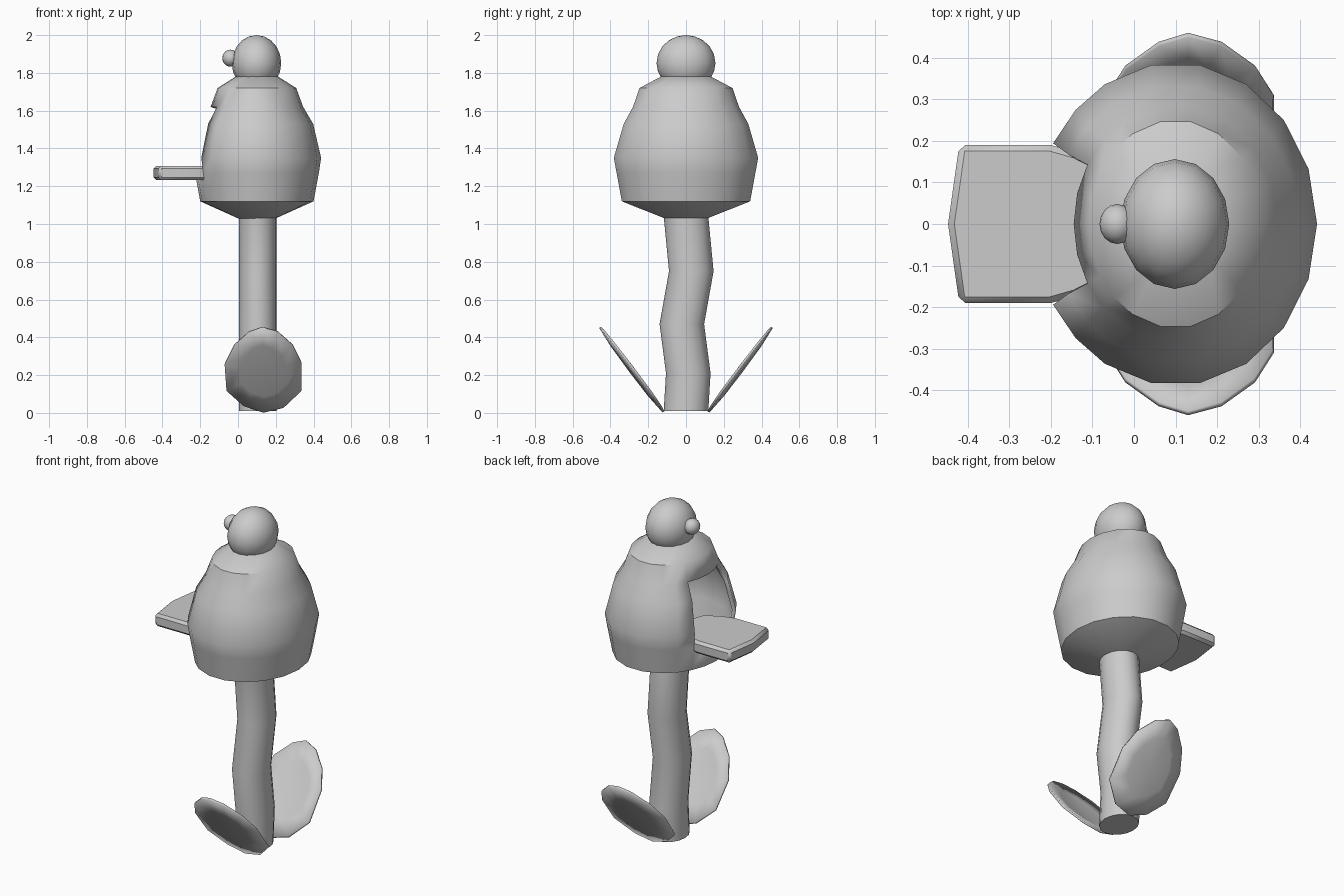
import bpy, bmesh, math

if "Cube" in bpy.data.objects:
    bpy.data.objects.remove(bpy.data.objects["Cube"])

CX = 0.1  # axis of body, head and stalk


def make(name, bm, smooth=40):
    bmesh.ops.recalc_face_normals(bm, faces=bm.faces[:])
    me = bpy.data.meshes.new(name)
    bm.to_mesh(me)
    bm.free()
    ob = bpy.data.objects.new(name, me)
    bpy.context.collection.objects.link(ob)
    bpy.ops.object.select_all(action='DESELECT')
    ob.select_set(True)
    bpy.context.view_layer.objects.active = ob
    bpy.ops.object.shade_smooth_by_angle(angle=math.radians(smooth))
    return ob


def loft(bm, rings, angles, skip=lambda ring, a0, a1: False):
    """Bridge elliptical rings (x, y, z, rx, ry), capped at both ends."""
    loops = [[bm.verts.new((x + rx * math.cos(math.radians(a)),
                            y + ry * math.sin(math.radians(a)), z)) for a in angles]
             for x, y, z, rx, ry in rings]
    n = len(angles)
    for k in range(len(rings) - 1):
        for i in range(n):
            j = (i + 1) % n
            if not skip(k, angles[i], angles[j]):
                bm.faces.new((loops[k][i], loops[k][j], loops[k + 1][j], loops[k + 1][i]))
    bm.faces.new(loops[0][::-1])
    bm.faces.new(loops[-1])


def solidify(ob, thickness, offset):
    m = ob.modifiers.new("thickness", 'SOLIDIFY')
    m.thickness, m.offset = thickness, offset


# hollow body with an opening facing -x
profile = [(1.03, 0.10, 0.115), (1.12, 0.30, 0.345), (1.27, 0.328, 0.373), (1.35, 0.34, 0.388),
           (1.53, 0.298, 0.335), (1.62, 0.245, 0.285), (1.72, 0.208, 0.25), (1.785, 0.105, 0.125)]
half = [0, 20, 40, 60, 80, 100, 120, 135, 150, 165]
angles = half + [180] + [360 - a for a in half[:0:-1]]
bm = bmesh.new()
loft(bm, [(CX, 0, z, rx, ry) for z, rx, ry in profile], angles,
     lambda k, a0, a1: 2 <= k <= 4 and a0 >= 150 and 150 < a1 <= 210)
solidify(make("body", bm), 0.022, -1)

# shelf that sticks out of the opening and forms the floor inside
outline = [(-0.447, 0), (-0.42, -0.19), (-0.2, -0.19), (-0.13, -0.17), (-0.03, -0.12), (0.01, 0),
           (-0.03, 0.12), (-0.13, 0.17), (-0.2, 0.19), (-0.42, 0.19)]
bm = bmesh.new()
f = bm.faces.new([bm.verts.new((x, y, 1.232)) for x, y in outline])
ext = bmesh.ops.extrude_face_region(bm, geom=[f])
bmesh.ops.translate(bm, vec=(0, 0, 0.076),
                    verts=[v for v in ext['geom'] if isinstance(v, bmesh.types.BMVert)])
shelf = make("shelf", bm)
bev = shelf.modifiers.new("edge", 'BEVEL')
bev.width, bev.segments = 0.015, 1

# wavy stalk
path = [(0.0, 0.01), (0.012, 0.21), (-0.022, 0.47), (0.028, 0.75), (0.0, 1.04)]
bm = bmesh.new()
loft(bm, [(0.105, y, z, 0.1, 0.118) for y, z in path], [i * 22.5 for i in range(16)])
make("stalk", bm)

# head and nose balls
for name, loc, size in (("head", (0.098, 0, 1.852), (0.131, 0.156, 0.148)),
                        ("nose", (-0.04, 0, 1.878), (0.043, 0.048, 0.045))):
    bm = bmesh.new()
    bmesh.ops.create_uvsphere(bm, u_segments=16, v_segments=10, radius=1)
    bmesh.ops.scale(bm, vec=size, verts=bm.verts)
    bmesh.ops.translate(bm, vec=loc, verts=bm.verts)
    make(name, bm)

# two slightly dished leaves leaning away from the stalk
edge = [(0.135, 0.005), (0.03, 0.04), (-0.06, 0.12), (-0.07, 0.26), (-0.02, 0.36), (0.06, 0.43),
        (0.13, 0.453), (0.21, 0.43), (0.29, 0.36), (0.335, 0.27), (0.335, 0.12), (0.24, 0.03)]
for name, side in (("front_leaf", -1), ("back_leaf", 1)):
    bm = bmesh.new()
    rows = []
    for t in (1.0, 0.6):
        row = []
        for x, z in edge:
            px, pz = 0.135 + (x - 0.135) * t, 0.22 + (z - 0.22) * t
            py = 0.115 + 0.75 * pz + (1 - t) * 0.03 - 0.012 * abs(px - 0.135) / 0.2
            row.append(bm.verts.new((px, side * py, pz)))
        rows.append(row)
    n = len(edge)
    mid = bm.verts.new((0.135, side * (0.115 + 0.75 * 0.22 + 0.015), 0.22))
    for i in range(n):
        j = (i + 1) % n
        bm.faces.new((rows[0][i], rows[0][j], rows[1][j], rows[1][i]))
        bm.faces.new((rows[1][i], rows[1][j], mid))
    solidify(make(name, bm), 0.012, 0)
